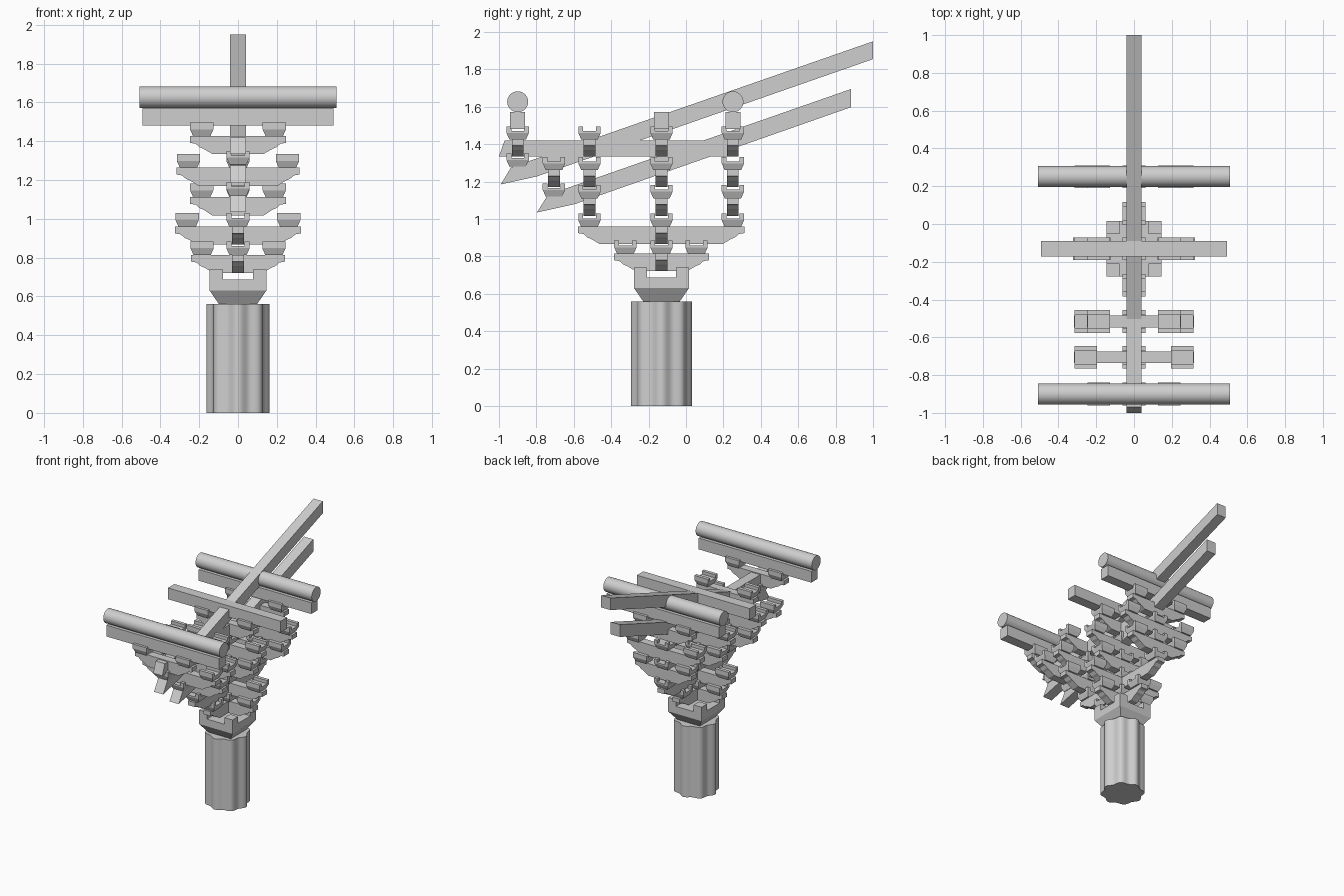
import bpy, bmesh, math

if "Cube" in bpy.data.objects:
    bpy.data.objects.remove(bpy.data.objects["Cube"])

wood = bpy.data.materials.new("plain_grey")
wood.diffuse_color = (0.62, 0.62, 0.62, 1)
wood.use_nodes = True
wood.node_tree.nodes["Principled BSDF"].inputs["Base Color"].default_value = wood.diffuse_color
YC = -0.131                     # y of the column axis


def finish(name, bm, smooth=False):
    bmesh.ops.recalc_face_normals(bm, faces=bm.faces)
    me = bpy.data.meshes.new(name)
    bm.to_mesh(me)
    bm.free()
    me.materials.append(wood)
    ob = bpy.data.objects.new(name, me)
    bpy.context.collection.objects.link(ob)
    if smooth:
        bpy.ops.object.select_all(action='DESELECT')
        bpy.context.view_layer.objects.active = ob
        ob.select_set(True)
        bpy.ops.object.shade_smooth_by_angle(angle=math.radians(35))
    return ob


def prism(bm, pts, to3d, a, b):
    """Extrude a 2D outline between depths a and b."""
    lo = [bm.verts.new(to3d(u, v, a)) for u, v in pts]
    hi = [bm.verts.new(to3d(u, v, b)) for u, v in pts]
    bm.faces.new(lo)
    bm.faces.new(hi[::-1])
    n = len(pts)
    for i in range(n):
        j = (i + 1) % n
        bm.faces.new((lo[i], lo[j], hi[j], hi[i]))


def frustum(bm, cx, cy, z0, z1, h0, h1):
    """Square block, half width h0 at the bottom and h1 at the top."""
    sq = ((-1, -1), (1, -1), (1, 1), (-1, 1))
    v = [bm.verts.new((cx + h * x, cy + h * y, z)) for z, h in ((z0, h0), (z1, h1)) for x, y in sq]
    for f in ((0, 1, 2, 3), (4, 5, 6, 7), (0, 1, 5, 4), (1, 2, 6, 5), (2, 3, 7, 6), (3, 0, 4, 7)):
        bm.faces.new([v[i] for i in f])


def box(bm, x0, x1, y0, y1, z0, z1):
    prism(bm, ((x0, y0), (x1, y0), (x1, y1), (x0, y1)), lambda u, v, d: (u, v, d), z0, z1)


def bearing_block(name, x, y, z, cross, half=0.06, foot=0.044, zt=0.036, zs=0.046, zh=0.071, slot=0.034):
    """Tapered block with a slot along x, or slots both ways."""
    bm = bmesh.new()
    frustum(bm, x, y, z, z + zt, foot, half)
    frustum(bm, x, y, z + zt, z + zs, half, half)
    xs = ((-half, -slot), (slot, half)) if cross else ((-half, half),)
    for a, b in xs:
        for c, d in ((-half, -slot), (slot, half)):
            box(bm, x + a, x + b, y + c, y + d, z + zs, z + zh)
    finish(name, bm)


def arm(name, c, lo, hi, z0, z1, along_x=True):
    """Bracket arm whose ends step up from a flat bottom."""
    steps = ((0, z1 - 0.035), (0.03, z1 - 0.04), (0.05, z1 - 0.058), (0.07, z1 - 0.066), (0.115, z0))
    pts = [(hi, z1)] + [(hi - d, z) for d, z in steps]
    pts += [(lo + d, z) for d, z in reversed(steps)] + [(lo, z1)]
    bm = bmesh.new()
    to3d = (lambda u, v, d: (u, d, v)) if along_x else (lambda u, v, d: (d, u, v))
    prism(bm, pts, to3d, c - 0.031, c + 0.031)
    finish(name, bm)


def side_profile(name, pts, half=0.04):
    bm = bmesh.new()
    prism(bm, pts, lambda u, v, d: (d, u, v), -half, half)
    finish(name, bm)


# Column with eight soft ridges
bm = bmesh.new()
ring = []
for i in range(96):
    t = 2 * math.pi * i / 96
    r = 0.153 + 0.010 * math.cos(8 * t)
    ring.append((r * math.cos(t), YC + r * math.sin(t)))
prism(bm, ring, lambda u, v, d: (u, v, d), 0, 0.56)
finish("column", bm, True)

# Large capital block
bearing_block("capital_block", 0, YC, 0.56, True, 0.146, 0.098, 0.07, 0.127, 0.18, 0.077)

# Tiers: arm bottom, arm top, half length, end block offset
tiers = {1: (0.722, 0.815, 0.243, 0.185), 2: (0.867, 0.96, 0.325, 0.262),
         3: (1.017, 1.113, 0.247, 0.187), 4: (1.17, 1.264, 0.318, 0.255),
         5: (1.335, 1.427, 0.248, 0.187)}
# Cross arms stacked at each y, with a block at each end and in the middle
stacks = ((YC, (1, 2, 3, 4, 5)), (-0.516, (3, 4, 5)), (0.251, (3, 4, 5)), (-0.706, (4,)), (-0.9, (5,)))
for y, levels in stacks:
    for t in levels:
        z0, z1, half, off = tiers[t]
        arm("cross_arm", y, -half, half, z0, z1)
        for s in (-1, 1):
            bearing_block("end_block", s * off, y, z1 - 0.002, False)
        if t != levels[-1]:
            bearing_block("centre_block", 0, y, z1 - 0.002, True)

# Projecting arms and the blocks they carry
arm("lower_projecting_arm", 0, YC - 0.254, YC + 0.254, 0.722, 0.815, False)
arm("upper_projecting_arm", 0, -0.578, 0.312, 0.867, 0.96, False)
for y, z in ((-0.324, 0.813), (0.056, 0.813), (-0.516, 0.958), (0.251, 0.958), (-0.706, 1.12), (-0.9, 1.28)):
    bearing_block("projecting_block", 0, y, z, True)

# Slanted lever beams with pointed noses, and the level beam over them
side_profile("upper_lever", ((1, 1.95), (1, 1.855), (-0.797, 1.228), (-0.99, 1.185), (-0.936, 1.276)))
side_profile("lower_lever", ((0.882, 1.695), (0.882, 1.598), (-0.594, 1.08), (-0.797, 1.035), (-0.738, 1.13)))
side_profile("level_beam", ((-0.97, 1.42), (-1, 1.335), (-0.9, 1.335), (0.25, 1.335), (0.25, 1.42)))

# Tie beams, and round purlins on the outer two
for y, purlin in ((-0.9, True), (YC, False), (0.251, True)):
    bm = bmesh.new()
    box(bm, -0.492, 0.492, y - 0.04, y + 0.04, 1.482, 1.571)
    finish("tie_beam", bm)
    if purlin:
        bm = bmesh.new()
        pts = [(y + 0.056 * math.cos(math.tau * i / 32), 1.627 + 0.056 * math.sin(math.tau * i / 32))
               for i in range(32)]
        prism(bm, pts, lambda u, v, d: (d, u, v), -0.507, 0.507)
        finish("purlin", bm, True)
